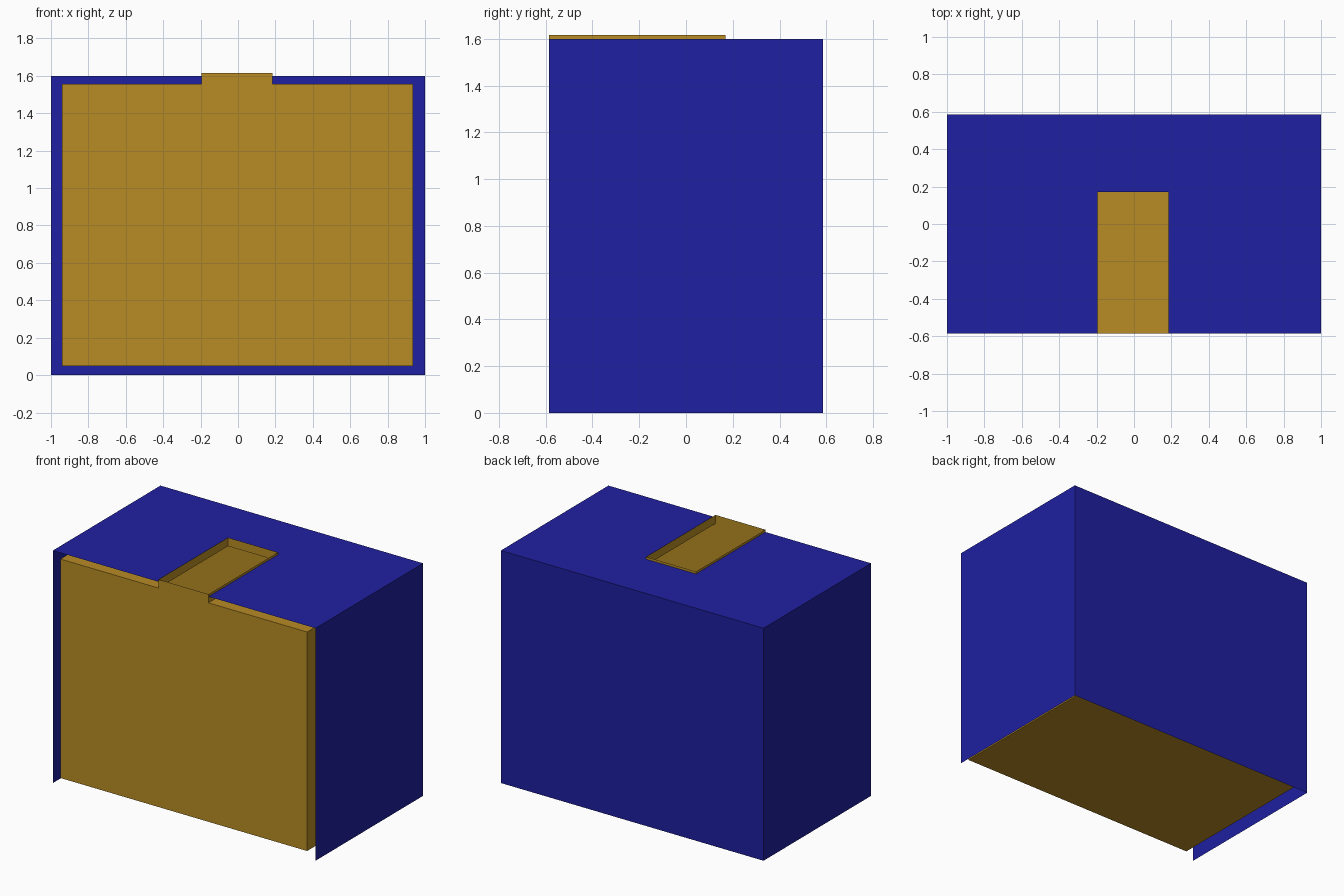
import bpy, bmesh

if "Cube" in bpy.data.objects:
    bpy.data.objects.remove(bpy.data.objects["Cube"])

FRONT, BACK = -0.585, 0.585
NX0, NX1, NY = -0.195, 0.185, 0.17   # slot extents


def material(name, rgb):
    m = bpy.data.materials.new(name)
    m.diffuse_color = (*rgb, 1)
    m.use_nodes = True
    m.node_tree.nodes["Principled BSDF"].inputs["Base Color"].default_value = m.diffuse_color
    return m


def sheet_object(name, faces, mat):
    """Make one thin-surface object from polygons, welding shared corners."""
    bm = bmesh.new()
    for f in faces:
        bm.faces.new([bm.verts.new(p) for p in f])
    bmesh.ops.remove_doubles(bm, verts=bm.verts[:], dist=1e-4)
    me = bpy.data.meshes.new(name)
    bm.to_mesh(me)
    bm.free()
    me.materials.append(mat)
    ob = bpy.data.objects.new(name, me)
    bpy.context.collection.objects.link(ob)
    return ob


def walls(loop, z0, z1):
    """Vertical faces along a list of xy points, outward for a ccw path."""
    return [[(*a, z0), (*b, z0), (*b, z1), (*a, z1)] for a, b in zip(loop, loop[1:])]


def notched_top(x0, x1, y1, z):
    """Horizontal panel with the slot cut in from its front edge."""
    y0 = FRONT
    return [[(x0, y0, z), (NX0, y0, z), (NX0, NY, z), (NX0, y1, z), (x0, y1, z)],
            [(NX0, NY, z), (NX1, NY, z), (NX1, y1, z), (NX0, y1, z)],
            [(NX1, y0, z), (x1, y0, z), (x1, y1, z), (NX1, y1, z), (NX1, NY, z)]]


blue = material("blue", (0.014, 0.014, 0.36))
brown = material("brown", (0.48, 0.26, 0.018))

# Outer cover: two sides, back and slotted top, open at front and bottom
cover_path = [(1, FRONT), (1, BACK), (-1, BACK), (-1, FRONT)]
sheet_object("outer_cover", walls(cover_path, 0, 1.6) + notched_top(-1, 1, BACK, 1.6), blue)

# Inner bin: hollow box whose slotted top rises into a low collar
X0, X1, Y1, Z0, Z1 = -0.942, 0.936, 0.535, 0.05, 1.557
side_path = [(X1, FRONT), (X1, Y1), (X0, Y1), (X0, FRONT)]
slot_path = [(NX0, FRONT), (NX1, FRONT), (NX1, NY), (NX0, NY), (NX0, FRONT)]
bottom = [[(X0, FRONT, Z0), (X0, Y1, Z0), (X1, Y1, Z0), (X1, FRONT, Z0)]]
front = [[(X0, FRONT, Z0), (X1, FRONT, Z0), (X1, FRONT, Z1),
          (NX1, FRONT, Z1), (NX0, FRONT, Z1), (X0, FRONT, Z1)]]
sheet_object("inner_bin", walls(side_path, Z0, Z1) + bottom + front
             + notched_top(X0, X1, Y1, Z1) + walls(slot_path, Z1, 1.616), brown)
